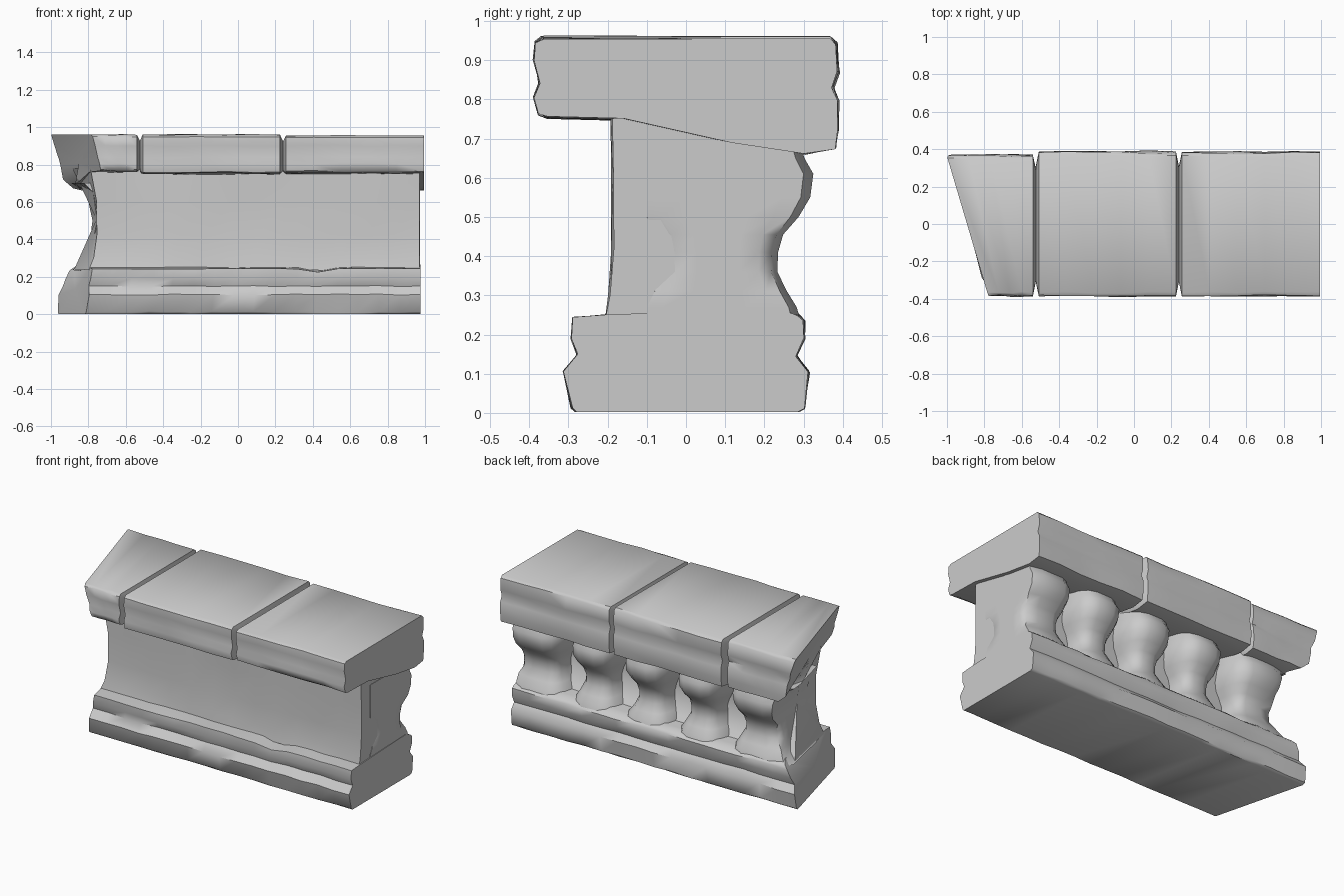
import bpy, bmesh, math, random
from mathutils import Vector

if "Cube" in bpy.data.objects:
    bpy.data.objects.remove(bpy.data.objects["Cube"])

random.seed(4)

# Broken left end: x of the fracture at the back and at the front, by height
BACK = [(0, -.98), (.12, -.97), (.24, -.91), (.28, -.83), (.5, -.78),
        (.65, -.81), (.69, -.93), (.8, -.95), (.96, -1.0)]
FRONT = [(0, -.79), (.25, -.76), (.5, -.73), (.7, -.75), (.76, -.73),
         (.85, -.75), (.96, -.78)]


def lerp_table(table, z):
    if z <= table[0][0]:
        return table[0][1]
    for (z0, a), (z1, b) in zip(table, table[1:]):
        if z <= z1:
            return a + (b - a) * (z - z0) / (z1 - z0)
    return table[-1][1]


def broken_x(y, z):
    t = min(1, max(0, (y + .38) / .74))
    return lerp_table(FRONT, z) * (1 - t) + lerp_table(BACK, z) * t


def finish(name, bm, angle=45):
    bmesh.ops.recalc_face_normals(bm, faces=bm.faces)
    mesh = bpy.data.meshes.new(name)
    bm.to_mesh(mesh)
    bm.free()
    ob = bpy.data.objects.new(name, mesh)
    bpy.context.collection.objects.link(ob)
    bpy.ops.object.select_all(action='DESELECT')
    ob.select_set(True)
    bpy.context.view_layer.objects.active = ob
    bpy.ops.object.shade_smooth_by_angle(angle=math.radians(angle))
    return ob


def loft(bm, rings):
    """Skin closed rings and fan both ends to a centre point."""
    vr = [[bm.verts.new(p) for p in r] for r in rings]
    n = len(vr[0])
    for a, b in zip(vr, vr[1:]):
        for i in range(n):
            j = (i + 1) % n
            bm.faces.new((a[i], a[j], b[j], b[i]))
    return vr


def cap_end(bm, ring, centre):
    c = bm.verts.new(centre)
    for i in range(len(ring)):
        bm.faces.new((ring[i], ring[(i + 1) % len(ring)], c))


def stone(name, profile, x0, x1, steps, wear=.006, dents=(), joint0=False, joint1=False):
    """Worn stone run along x; x0=None follows the broken end."""
    cy = .0
    cz = (min(p[1] for p in profile) + max(p[1] for p in profile)) / 2
    rings = []

    def inset(x):
        return [(x, cy + (y - cy) * .8, cz + (z - cz) * .78) for y, z in profile]

    if joint0:
        rings.append(inset(x0 - .016))
    for s in range(steps + 1):
        t, ring = s / steps, []
        edge = s in (0, steps)
        for y, z in profile:
            a = broken_x(y, z) if x0 is None else x0
            x = a + (x1 - a) * t
            w = wear * (.5 if edge else 1)
            yy = y + random.uniform(-w, w)
            zz = z + random.uniform(-w, w) * .6
            if z <= .01:
                zz = z
            for dx, dz in dents:
                if abs(x - dx) < .05 and y < -.18 and z > .2:
                    zz -= dz
            ring.append((x, yy, zz))
        rings.append(ring)
    if joint1:
        rings.append(inset(x1 + .016))
    bm = bmesh.new()
    vr = loft(bm, rings)
    left = broken_x(cy, cz) if x0 is None else rings[0][0][0]
    cap_end(bm, vr[0], (left, cy, cz))
    cap_end(bm, vr[-1], (rings[-1][0][0], cy, cz))
    return finish(name, bm)


# Moulded plinth with chipped front ledge
base = [(-.28, .002), (-.29, .012), (-.312, .105), (-.275, .15), (-.29, .19),
        (-.288, .243), (-.2, .25), (.24, .265), (.285, .25), (.3, .235), (.3, .19),
        (.28, .145), (.312, .105), (.3, .012), (.285, .002)]
stone("plinth", base, None, .975, 16, .005, dents=[(.42, .02), (.7, .03)])

# Wall behind the balusters, slightly dished on the front
wall = [(-.205, .235), (-.195, .3), (-.186, .42), (-.186, .6), (-.188, .78),
        (.15, .78), (.13, .62), (.1, .5), (.1, .36), (.15, .29), (.19, .235)]
stone("wall", wall, None, .97, 12, .005)


# Three coping blocks with V joints between them
def coping(bottom, top, back):
    return [(-.365, top), (-.382, top - .012), (-.386, .9), (-.372, .84), (-.386, .805),
            (-.374, bottom + .008), (-.355, bottom), (-.16, bottom - .006), (.12, .69),
            (.3, .662), (back - .008, .674), (back - .002, .72), (back, .795),
            (back - .014, .83), (back, .87), (back - .006, top - .015), (back - .02, top)]


stone("coping_left", coping(.765, .96, .37), None, -.541, 4, .005, joint1=True)
stone("coping_middle", coping(.752, .96, .388), -.509, .224, 5, .006, joint0=True, joint1=True)
stone("coping_right", coping(.756, .955, .386), .256, .995, 5, .006, joint0=True)

# Five vase-shaped balusters on the back: (z, half depth, half width)
VASE = [(.235, .215, .16), (.27, .205, .15), (.31, .18, .125), (.36, .155, .1), (.41, .157, .097),
        (.455, .17, .108), (.5, .21, .13), (.55, .24, .146), (.61, .248, .15),
        (.65, .225, .14), (.7, .21, .135)]
CENTRES = [.81, .46, .1, -.26, -.63]
for k, cx in enumerate(CENTRES):
    rings = []
    for z, d, w in VASE:
        ring = []
        for i in range(16):
            a = math.tau * (i + .5) / 16
            c, s = math.cos(a), math.sin(a)
            px = w * math.copysign(abs(c) ** .65, c)
            py = .08 + d * math.copysign(abs(s) ** .65, s)
            # the outer two run flush into the wall ends
            if k == 0 and px > 0:
                px *= 2.0
            if k == 4 and px < 0:
                px *= 2.2
            px += cx + random.uniform(-.004, .004)
            py = max(py, -.1)
            px = min(.972, max(broken_x(py, z) - .004, px))
            ring.append((px, py, z))
        rings.append(ring)
    bm = bmesh.new()
    vr = loft(bm, rings)
    cap_end(bm, vr[0], (cx, .08, VASE[0][0]))
    cap_end(bm, vr[-1], (cx, .08, VASE[-1][0]))
    finish(f"baluster_{k + 1}", bm, 50)
